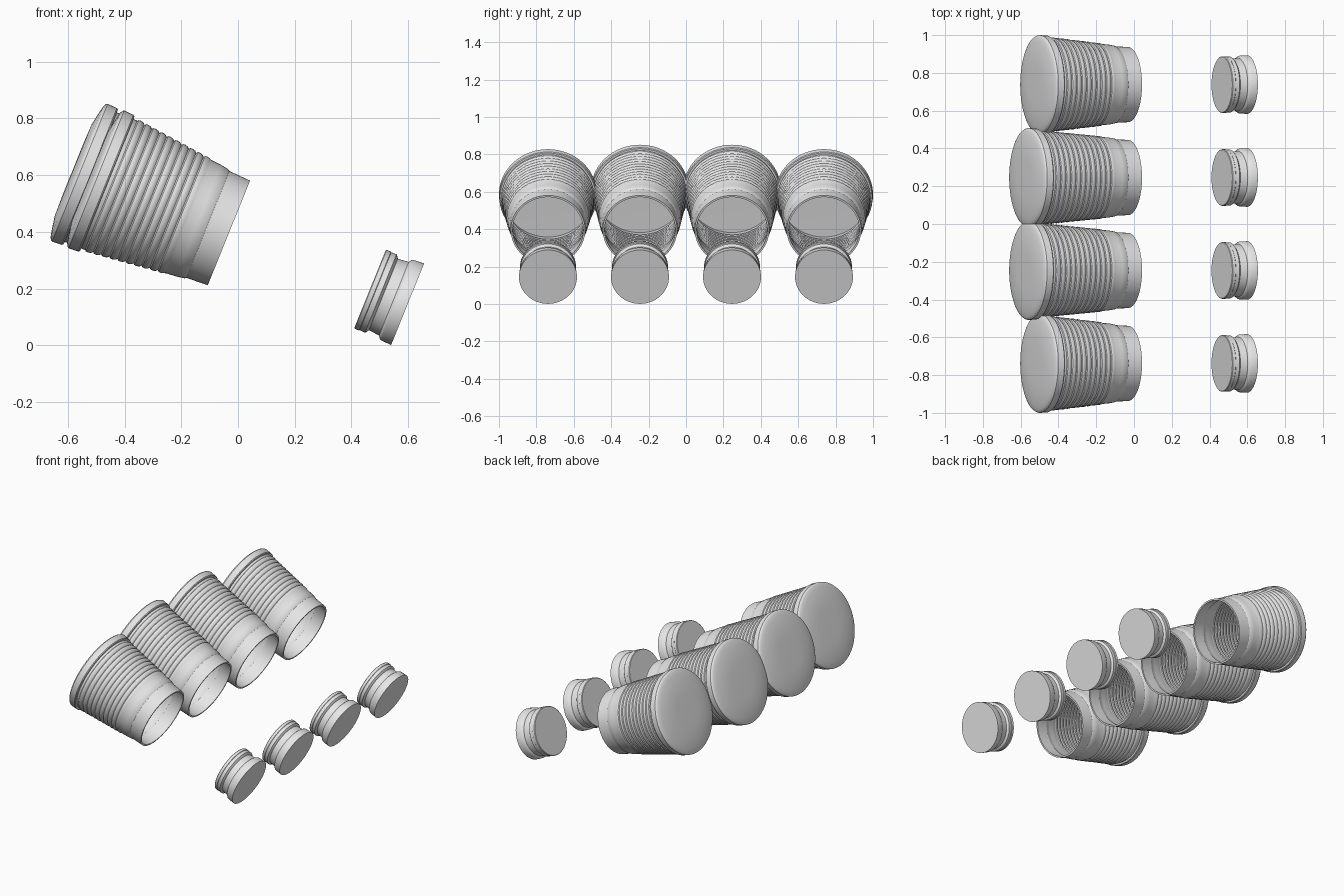
import bpy, bmesh, math
from mathutils import Vector

cube = bpy.data.objects.get("Cube")
if cube:
    bpy.data.objects.remove(cube)

TILT = math.radians(22)
SPACING = 0.492
WALL = 0.01

grey = bpy.data.materials.new("light_grey")
grey.use_nodes = True
grey.diffuse_color = (0.8, 0.8, 0.8, 1)
grey.node_tree.nodes["Principled BSDF"].inputs["Base Color"].default_value = (0.8, 0.8, 0.8, 1)


def lathe(name, profile, location, steps=64):
    """Revolve (along axis, radius) points about local x, then tilt the axis down."""
    bm = bmesh.new()
    verts = [bm.verts.new((t, 0, r)) for t, r in profile]
    edges = [bm.edges.new(pair) for pair in zip(verts, verts[1:])]
    bmesh.ops.spin(bm, geom=verts + edges, cent=Vector(), axis=(1, 0, 0),
                   angle=math.tau, steps=steps, use_merge=True)
    bmesh.ops.remove_doubles(bm, verts=bm.verts, dist=0.0001)
    bmesh.ops.recalc_face_normals(bm, faces=bm.faces)
    mesh = bpy.data.meshes.new(name)
    bm.to_mesh(mesh)
    bm.free()
    mesh.materials.append(grey)
    obj = bpy.data.objects.new(name, mesh)
    bpy.context.collection.objects.link(obj)
    obj.location = location
    obj.rotation_euler.y = TILT
    bpy.ops.object.select_all(action='DESELECT')
    obj.select_set(True)
    bpy.context.view_layer.objects.active = obj
    bpy.ops.object.shade_smooth_by_angle(angle=math.radians(32))


def ridges(start, end, r0, r1, count):
    """Row of shallow rounded steps on a tapering wall."""
    points = []
    for i in range(count):
        for part, lift in ((0, -0.004), (0.15, 0.001), (0.45, 0.003), (0.8, 0.001)):
            f = (i + part) / count
            points.append((start + (end - start) * f, r0 + (r1 - r0) * f + lift))
    return points


def cup_profile(length, count):
    # Closed end and rolled rim
    cap = [(-length - 0.021, 0), (-length - 0.021, 0.10), (-length - 0.019, 0.175),
           (-length - 0.010, 0.225), (-length - 0.005, 0.248), (-length, 0.258),
           (-length + 0.006, 0.262), (-length + 0.042, 0.260), (-length + 0.047, 0.256),
           (-length + 0.048, 0.246), (-length + 0.060, 0.246)]
    # Ridged wall, plain band and collar at the mouth
    wall = ridges(-length + 0.062, -0.154, 0.249, 0.216, count)
    collar = [(-0.152, 0.215), (-0.115, 0.212), (-0.085, 0.207),
              (-0.080, 0.203), (0, 0.199)]
    # Inner surface back to the closed end
    inner = [(t, r - WALL) for t, r in reversed(wall + collar)]
    floor = [(-length + 0.05, 0.240), (-length + 0.005, 0.245), (-length + 0.003, 0)]
    return cap + wall + collar + inner + floor


# Plug: two bands with a groove between
PLUG = [(-0.143, 0), (-0.143, 0.147), (-0.140, 0.150), (-0.124, 0.150), (-0.122, 0.148),
        (-0.102, 0.149), (-0.098, 0.145), (-0.092, 0.136), (-0.070, 0.138),
        (-0.052, 0.140), (-0.046, 0.149), (-0.040, 0.153), (0, 0.155), (0, 0)]

for i in range(4):
    y = (i - 1.5) * SPACING
    inside = i in (1, 2)          # the two middle cups are longer
    length, count = (0.573, 12) if inside else (0.51, 10)
    lathe(f"ridged_cup_{i + 1}", cup_profile(length, count), (-0.032, y, 0.396))
    lathe(f"plug_{i + 1}", PLUG, (0.598, y, 0.1445))
